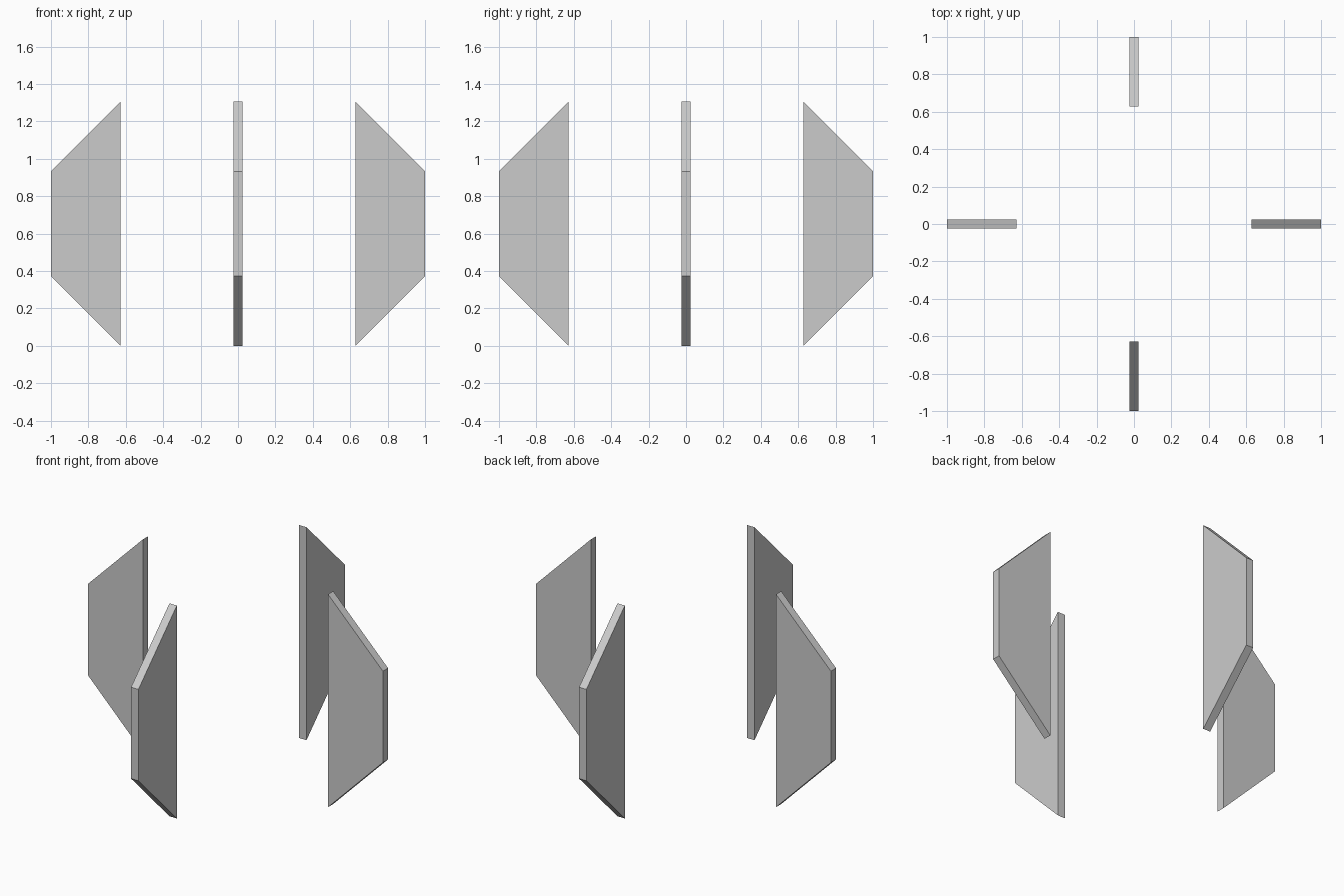
import bpy, bmesh, math
from mathutils import Matrix

if "Cube" in bpy.data.objects:
    bpy.data.objects.remove(bpy.data.objects["Cube"])

THICK = 0.05
# Side outline of one fin: (distance from centre, height)
PROFILE = [(0.628, 0.0), (1.0, 0.373), (1.0, 0.933), (0.628, 1.305)]


def make_fin(name, angle):
    bm = bmesh.new()
    face = bm.faces.new([bm.verts.new((r, -THICK / 2, z)) for r, z in PROFILE])
    # Extrude the outline into a flat plate, then turn it around the centre
    ext = bmesh.ops.extrude_face_region(bm, geom=[face], use_keep_orig=True)
    verts = [v for v in ext["geom"] if isinstance(v, bmesh.types.BMVert)]
    bmesh.ops.translate(bm, verts=verts, vec=(0, THICK, 0))
    bmesh.ops.recalc_face_normals(bm, faces=bm.faces)
    bm.transform(Matrix.Rotation(angle, 4, "Z"))
    mesh = bpy.data.meshes.new(name)
    bm.to_mesh(mesh)
    bm.free()
    obj = bpy.data.objects.new(name, mesh)
    bpy.context.collection.objects.link(obj)


# Four identical fins, one per quarter turn
for i, side in enumerate(("right", "back", "left", "front")):
    make_fin(f"{side}_fin", i * math.pi / 2)
